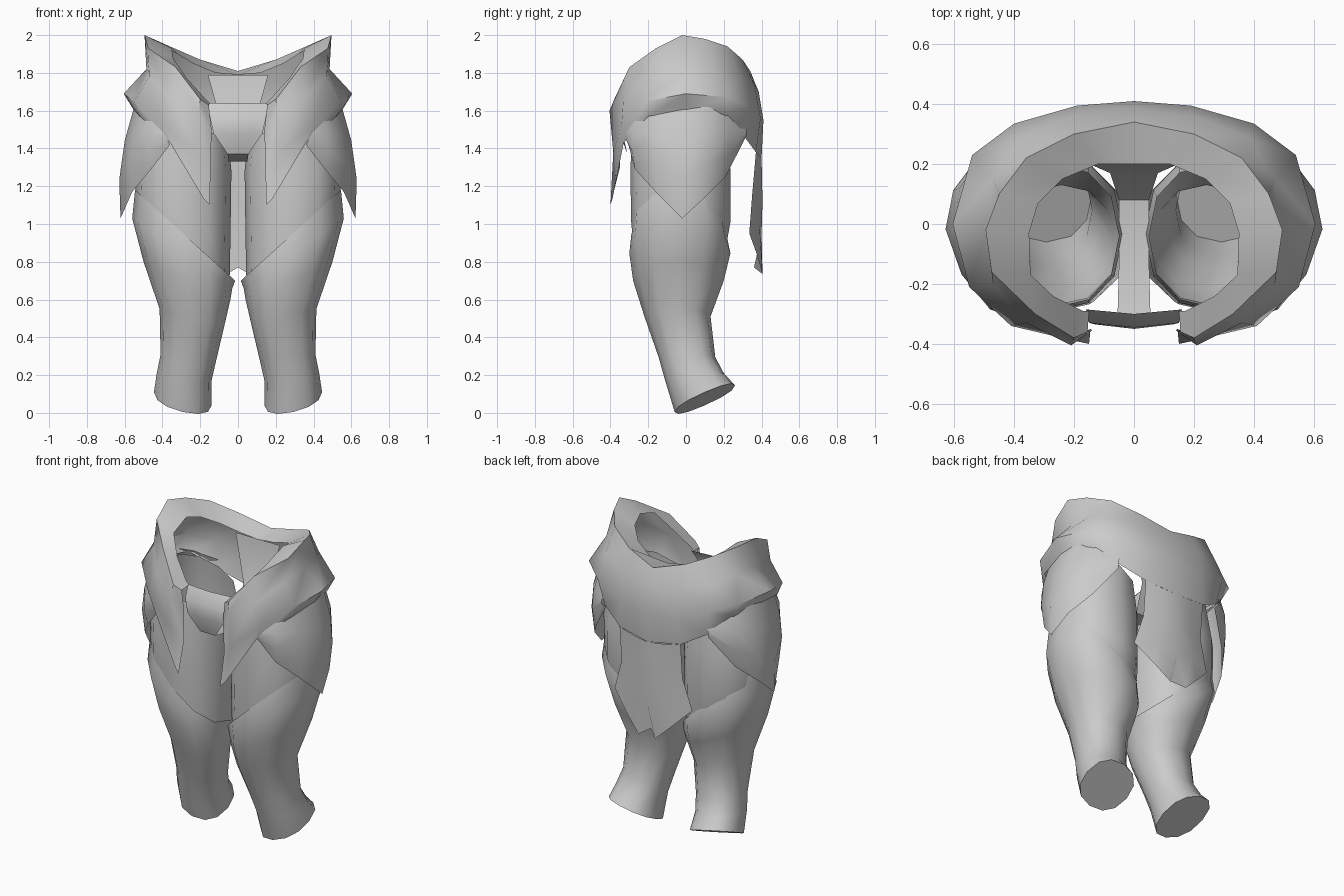
import bpy, bmesh, math

grey = bpy.data.materials.new("cloth_grey")
grey.diffuse_color = (0.6, 0.6, 0.6, 1)


def build(name, rows, closed=False, cap=False, flip=False, mirror=True):
    """Skin a grid of point rows, mirror it over x and smooth it."""
    bm = bmesh.new()
    grid = [[bm.verts.new(p) for p in row] for row in rows]
    n = len(rows[0])
    for a, b in zip(grid, grid[1:]):
        for i in range(n if closed else n - 1):
            j = (i + 1) % n
            quad = [a[i], a[j], b[j], b[i]]
            bm.faces.new(quad[::-1] if flip else quad)
    if cap:
        bm.faces.new(grid[-1][::-1] if flip else grid[-1])
    if mirror:
        geo = bm.verts[:] + bm.edges[:] + bm.faces[:]
        new = bmesh.ops.duplicate(bm, geom=geo)["geom"]
        for v in (g for g in new if isinstance(g, bmesh.types.BMVert)):
            v.co.x *= -1
        bmesh.ops.reverse_faces(bm, faces=[g for g in new if isinstance(g, bmesh.types.BMFace)])
        bmesh.ops.remove_doubles(bm, verts=bm.verts[:], dist=0.0005)
    me = bpy.data.meshes.new(name)
    bm.to_mesh(me)
    bm.free()
    me.materials.append(grey)
    ob = bpy.data.objects.new(name, me)
    bpy.context.collection.objects.link(ob)
    bpy.ops.object.select_all(action='DESELECT')
    bpy.context.view_layer.objects.active = ob
    ob.select_set(True)
    bpy.ops.object.shade_smooth_by_angle(angle=math.radians(50))
    return ob


def ring(xo, zo, xi, zi, yf, yb, rise=0, n=12):
    """Tilted oval given by outer and inner point, front and back depth."""
    pts = []
    for k in range(n):
        t = 2 * math.pi * k / n
        c, s = math.cos(t), math.sin(t)
        c, s = (math.copysign(abs(v) ** 0.88, v) for v in (c, s))
        pts.append(((xo + xi) / 2 + (xo - xi) / 2 * c,
                    (yf + yb) / 2 + (yb - yf) / 2 * s,
                    (zo + zi) / 2 + (zo - zi) / 2 * c + rise * s))
    return pts


# Lower trouser legs, slanted cuff at the top and closed ankle
build("trouser_legs", [
    ring(.545, 1.18, .015, .70, -.29, .215),
    ring(.56, 1.03, .03, .66, -.30, .235),
    ring(.50, .80, .04, .60, -.28, .20),
    ring(.415, .55, .07, .47, -.22, .13),
    ring(.41, .31, .115, .28, -.145, .155),
    ring(.43, .21, .14, .17, -.11, .20, .02),
    ring(.445, .11, .14, .04, -.06, .26, .07)], closed=True, cap=True, flip=True)

# Thighs tucked into the lower legs
build("thighs", [
    ring(.50, 1.62, .05, 1.45, -.28, .20),
    ring(.545, 1.30, .035, 1.28, -.295, .235),
    ring(.54, 1.10, .04, .92, -.29, .235),
    ring(.53, 1.02, .045, .66, -.275, .205)], closed=True, flip=True)

# Crotch piece: strap running front to back between the thighs
strap = [(.16, -.30, 1.64), (.15, -.345, 1.57), (.13, -.35, 1.48), (.055, -.31, 1.37),
         (.05, -.12, 1.33), (.05, .08, 1.35), (.08, .17, 1.5), (.16, .205, 1.79)]
build("crotch_piece", [[(w * f, y + (.015 if z > 1.37 and y < 0 else 0) * abs(f), z)
                        for f in (-1, -.5, 0, .5, 1)] for w, y, z in strap], mirror=False)

# Hip wrap: five loops from the inner opening to the lower hem, back to front
inner = [(0, .20, 1.79), (.12, .20, 1.80), (.24, .15, 1.85), (.32, .07, 1.90), (.35, -.03, 1.93),
         (.345, -.17, 1.88), (.27, -.24, 1.77), (.17, -.29, 1.66), (.15, -.29, 1.64)]
rim = [(0, .34, 1.81), (.20, .30, 1.87), (.36, .22, 1.94), (.45, .10, 1.98), (.495, -.02, 2.0),
       (.475, -.16, 1.93), (.33, -.30, 1.83), (.20, -.38, 1.66), (.155, -.36, 1.63)]
neck = [(0, .385, 1.70), (.20, .36, 1.74), (.38, .29, 1.78), (.47, .15, 1.82), (.485, 0, 1.82),
        (.47, -.20, 1.78), (.36, -.33, 1.68), (.21, -.405, 1.60), (.14, -.355, 1.50)]
flare = [(0, .41, 1.55), (.19, .395, 1.56), (.40, .335, 1.62), (.54, .23, 1.67), (.605, 0, 1.69),
         (.55, -.21, 1.65), (.41, -.34, 1.54), (.22, -.385, 1.38), (.145, -.35, 1.30)]
hem = [(0, .40, 1.35), (.22, .37, 1.38), (.37, .31, 1.46), (.50, .20, 1.58), (.55, 0, 1.60),
       (.52, -.20, 1.57), (.36, -.33, 1.43), (.18, -.39, 1.13), (.15, -.40, 1.10)]
build("hip_wrap", [inner, rim, neck, flare, hem])

# Back flap with a folded notch at the bottom
build("back_flap", [
    [(0, .40, 1.35), (.10, .39, 1.36), (.22, .37, 1.38)],
    [(0, .405, 1.12), (.11, .39, 1.13), (.22, .35, 1.15)],
    [(0, .40, .95), (.12, .39, .98), (.28, .335, .95)],
    [(0, .36, .77), (.06, .405, .735), (.17, .375, .84)]])

# Hip plates: pointed side panels hanging below the wrap
top = [(.36, -.31, 1.52), (.45, -.27, 1.56), (.52, -.16, 1.60), (.55, -.01, 1.62),
       (.54, .12, 1.62), (.48, .22, 1.58), (.36, .31, 1.52)]
low = [(.36, -.305, 1.42), (.46, -.27, 1.29), (.56, -.16, 1.17), (.622, -.02, 1.03),
       (.59, .10, 1.14), (.50, .21, 1.25), (.37, .30, 1.44)]
plate = []
for f in (0, .3, .65, 1):
    bulge = 1 + .06 * math.sin(math.pi * f)
    plate.append([tuple((a + (b - a) * f) * (bulge if k < 2 else 1)
                        for k, (a, b) in enumerate(zip(p, q))) for p, q in zip(top, low)])
build("hip_plates", plate, flip=True)
